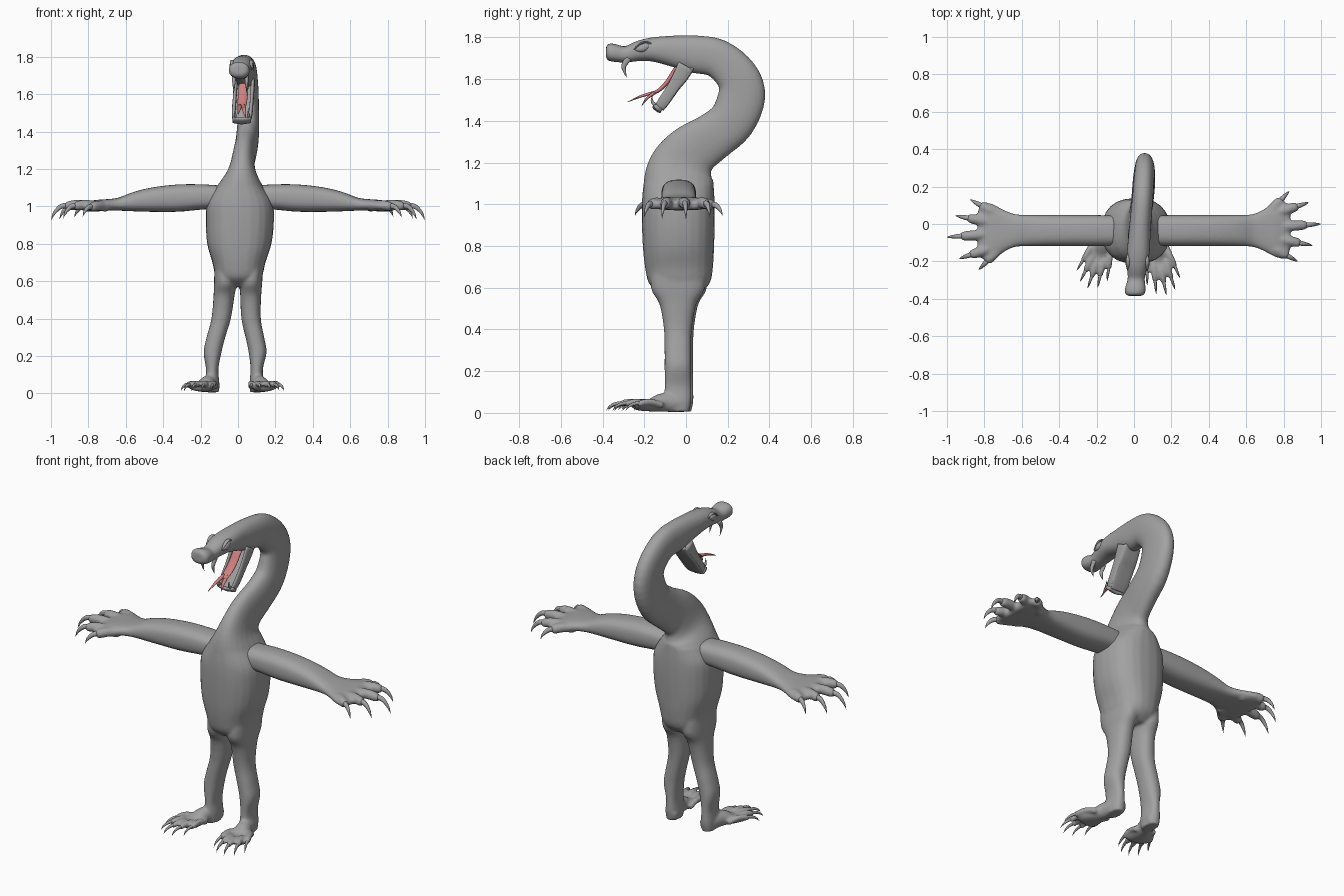
import bpy, bmesh, math
from mathutils import Vector


def material(name, rgb):
    m = bpy.data.materials.new(name)
    m.diffuse_color = (*rgb, 1)
    return m


GREY = material("grey skin", (0.36, 0.36, 0.36))
PINK = material("pink tongue", (0.62, 0.22, 0.21))


def spline(pts, sub):
    """Catmull-Rom resampling of rows of numbers"""
    out = []
    for i in range(len(pts) - 1):
        p0, p1, p2 = pts[max(i - 1, 0)], pts[i], pts[i + 1]
        p3 = pts[min(i + 2, len(pts) - 1)]
        for k in range(sub):
            t = k / sub
            out.append([0.5 * (2 * b + (c - a) * t + (2 * a - 5 * b + 4 * c - d) * t * t
                               + (3 * b - a - 3 * c + d) * t ** 3)
                        for a, b, c, d in zip(p0, p1, p2, p3)])
    out.append(list(pts[-1]))
    return out


def tube(bm, pts, side, power=2.0, sub=4, n=24):
    """Sweep a superellipse; rows are x, y, z, half width along side, half depth"""
    rows = spline(pts, sub)
    side = Vector(side).normalized()
    rings = []
    for i, r in enumerate(rows):
        c = Vector(r[:3])
        tan = Vector(rows[min(i + 1, len(rows) - 1)][:3]) - Vector(rows[max(i - 1, 0)][:3])
        up = tan.cross(side).normalized()
        ring = []
        for k in range(n):
            a = 2 * math.pi * k / n
            ca, sa = math.cos(a), math.sin(a)
            u = math.copysign(abs(ca) ** (2 / power), ca) * max(r[3], 0.0008)
            v = math.copysign(abs(sa) ** (2 / power), sa) * max(r[4], 0.0008)
            ring.append(bm.verts.new(c + side * u + up * v))
        rings.append(ring)
    for a, b in zip(rings, rings[1:]):
        for k in range(n):
            bm.faces.new((a[k], a[(k + 1) % n], b[(k + 1) % n], b[k]))
    bm.faces.new(rings[0][::-1])
    bm.faces.new(rings[-1])


def digit(flesh, claws, base, tip, r, rise):
    """Finger or toe with an arched knuckle and a curved claw"""
    base, tip = Vector(base), Vector(tip)
    d = tip - base
    flat = Vector((d.x, d.y, 0))
    side = Vector((-d.y, d.x, 0))

    def at(t, z, w, h):
        p = base + flat * t
        return (p.x, p.y, z, w, h)
    z0, z1 = base.z, tip.z
    zk = z0 + rise
    tube(flesh, [at(0, z0, r, r), at(.3, zk, r * 1.05, r), at(.52, zk - .003, r, r),
                 at(.64, zk - .009, r * .85, r * .85), at(.69, zk - .012, r * .4, r * .4)], side, n=12)
    tube(claws, [at(.56, zk - .005, r * .55, r * .6), at(.76, zk - .008, r * .45, r * .5),
                 at(.92, (zk + z1) / 2 - .002, r * .25, r * .3), at(1, z1, 0, 0)], side, n=10)


def finish(bm, name, mat=GREY, voxel=None):
    bmesh.ops.recalc_face_normals(bm, faces=bm.faces)
    me = bpy.data.meshes.new(name)
    bm.to_mesh(me)
    bm.free()
    me.materials.append(mat)
    me.polygons.foreach_set("use_smooth", [True] * len(me.polygons))
    ob = bpy.data.objects.new(name, me)
    bpy.context.collection.objects.link(ob)
    if voxel:
        m = ob.modifiers.new("blend", 'REMESH')
        m.mode = 'VOXEL'
        m.voxel_size = voxel
        m.use_smooth_shade = True
        s = ob.modifiers.new("soften", 'SMOOTH')
        s.factor = 0.5
        s.iterations = 7
    return ob


X = (1, 0, 0)
body, toe_claws = bmesh.new(), bmesh.new()

# torso flowing into the curved neck and upper head
tube(body, [(.005, -.03, .57, .08, .09), (.005, -.03, .62, .122, .145), (.005, -.033, .7, .142, .163),
            (.007, -.036, .8, .172, .171), (.01, -.037, .92, .182, .175), (.01, -.037, 1.02, .175, .174),
            (.01, -.035, 1.1, .127, .168)], X, 2.4)
tube(body, [(.01, -.035, 1.0, .165, .16), (.01, -.035, 1.1, .127, .168), (.02, -.02, 1.18, .075, .156),
            (.03, .03, 1.255, .06, .132), (.045, .13, 1.325, .06, .116), (.053, .22, 1.4, .06, .113),
            (.057, .267, 1.52, .055, .114), (.055, .243, 1.617, .055, .102), (.047, .15, 1.7, .056, .093),
            (.037, .035, 1.72, .058, .09), (.03, -.05, 1.733, .059, .077), (.023, -.15, 1.742, .061, .06),
            (.017, -.22, 1.736, .056, .05), (.012, -.29, 1.718, .046, .039), (.007, -.345, 1.726, .056, .043),
            (.005, -.372, 1.732, .053, .04), (.005, -.384, 1.733, .038, .027)], X, 2.3)

# legs and feet: x path differs a little per side, each foot turns outward
LEG = [(.72, .05, .12), (.6, .06, .13), (.52, .056, .088), (.4, .052, .067), (.3, .05, .064),
       (.22, .048, .064), (.13, .033, .064), (.06, .038, .065), (.006, .036, .055)]
for xs, dy, turn, size in (
        ((.085, .07, .068, .07, .09, .105, .1, .1, .1), -.004, 12, 1.0),
        ((-.075, -.068, -.075, -.09, -.118, -.136, -.138, -.138, -.138), .006, -19, .95)):
    tube(body, [(x, -.035 + dy, z, a, b) for x, (z, a, b) in zip(xs, LEG)], X, 2.3)
    ankle = Vector((xs[-1], -.03 + dy, 0))
    th = math.radians(turn)

    def place(along, across, z):
        return (ankle.x + size * (along * math.sin(th) + across * math.cos(th)),
                ankle.y + size * (-along * math.cos(th) + across * math.sin(th)), z)
    tube(body, [place(-.05, 0, .035) + (.028, .03), place(.0, 0, .045) + (.04, .042),
                place(.08, 0, .05) + (.042, .045), place(.15, 0, .034) + (.058, .027),
                place(.2, 0, .032) + (.066, .02), place(.22, 0, .032) + (.05, .014)],
         (math.cos(th), math.sin(th), 0))
    for across, reach in ((-.09, .28), (-.052, .335), (0, .355), (.052, .335), (.09, .28)):
        digit(body, toe_claws, place(reach - .19, across * .55, .034),
              place(reach, across, .012), .0165, .018)
finish(body, "body", voxel=.008)
finish(toe_claws, "toe_claws")

# arm with a broad paw, five fingers
arm, claws = bmesh.new(), bmesh.new()
tube(arm, [(.1, -.035, 1.05, .08, .062), (.2, -.035, 1.05, .083, .068), (.32, -.035, 1.044, .084, .073),
           (.45, -.035, 1.036, .084, .066), (.55, -.035, 1.025, .084, .053), (.63, -.035, 1.012, .087, .036),
           (.69, -.033, 1.008, .11, .031), (.75, -.03, 1.004, .145, .031), (.79, -.03, 1.0, .155, .028),
           (.825, -.03, .997, .135, .022), (.835, -.03, .996, .1, .015)], (0, 1, 0), 2.6)
for base, tip in (((.7, .04, .995), (.83, .175, .945)), ((.75, .055, 1.0), (.935, .115, .935)),
                  ((.77, -.015, 1.0), (1.0, 0, .925)), ((.75, -.075, 1.0), (.955, -.115, .93)),
                  ((.71, -.11, .998), (.875, -.2, .94))):
    digit(arm, claws, base, tip, .027, .008)
for ob in (finish(arm, "right_arm", voxel=.008), finish(claws, "right_hand_claws")):
    # the opposite arm is the same part turned half round
    twin = ob.copy()
    twin.name = ob.name.replace("right", "left")
    twin.location = (0, -.07, 0)
    twin.rotation_euler.z = math.pi
    bpy.context.collection.objects.link(twin)

# lower jaw: thin plate with raised rails and a front lip
jaw = bmesh.new()
tube(jaw, [(.035, .03, 1.655, .052, .012), (.03, -.005, 1.6, .054, .011), (.025, -.04, 1.555, .055, .009),
           (.021, -.09, 1.485, .054, .009), (.02, -.115, 1.452, .045, .007)], X, 3)
for s in (-1, 1):
    tube(jaw, [(.034 + s * .046, -.002, 1.665, .011, .038), (.028 + s * .046, -.055, 1.572, .01, .029),
               (.022 + s * .045, -.11, 1.492, .01, .025), (.02 + s * .038, -.134, 1.459, .009, .02)], X, 2.5)
tube(jaw, [(-.03, -.134, 1.462, .01, .022), (.02, -.14, 1.456, .01, .025), (.07, -.134, 1.462, .01, .022)],
     (0, -.6, -.8), 2.5)
finish(jaw, "lower_jaw")

# fangs
fangs = bmesh.new()
for s in (-1, 1):
    tube(fangs, [(.012 + s * .034, -.275, 1.7, .011, .016), (.012 + s * .034, -.298, 1.665, .009, .012),
                 (.012 + s * .034, -.294, 1.635, .005, .007), (.012 + s * .034, -.284, 1.607, 0, 0)], X, n=12)
    tube(fangs, [(.02 + s * .035, -.135, 1.465, .008, .01), (.02 + s * .035, -.162, 1.492, .006, .007),
                 (.02 + s * .035, -.162, 1.522, 0, 0)], X, n=12)
finish(fangs, "fangs")

# forked tongue
tongue = bmesh.new()
tube(tongue, [(.032, -.01, 1.685, .026, .012), (.03, -.05, 1.645, .026, .012), (.026, -.085, 1.592, .026, .011),
              (.022, -.125, 1.55, .025, .009), (.02, -.165, 1.528, .021, .007)], X)
for s, mid, tip in ((-1, (-.215, 1.518), (-.28, 1.49)), (1, (-.188, 1.507), (-.212, 1.472))):
    tube(tongue, [(.02 + s * .01, -.145, 1.538, .012, .008), (.02 + s * .014, *mid, .009, .006),
                  (.02 + s * .02, *tip, .001, .001)], X, n=12)
finish(tongue, "tongue", PINK)

# eyes set under brow ridges
eyes = bmesh.new()
for s in (-1, 1):
    x = .019 + s * .052
    tube(eyes, [(x, -.168, 1.757, .003, .002), (x, -.185, 1.757, .01, .014), (x, -.205, 1.75, .013, .019),
                (x, -.225, 1.744, .01, .014), (x, -.242, 1.738, .003, .002)], X, n=16)
    tube(eyes, [(x, -.155, 1.765, .003, .002), (x, -.19, 1.778, .01, .005), (x, -.22, 1.77, .01, .005),
                (x, -.25, 1.742, .003, .002)], X, n=12)
finish(eyes, "eyes")
